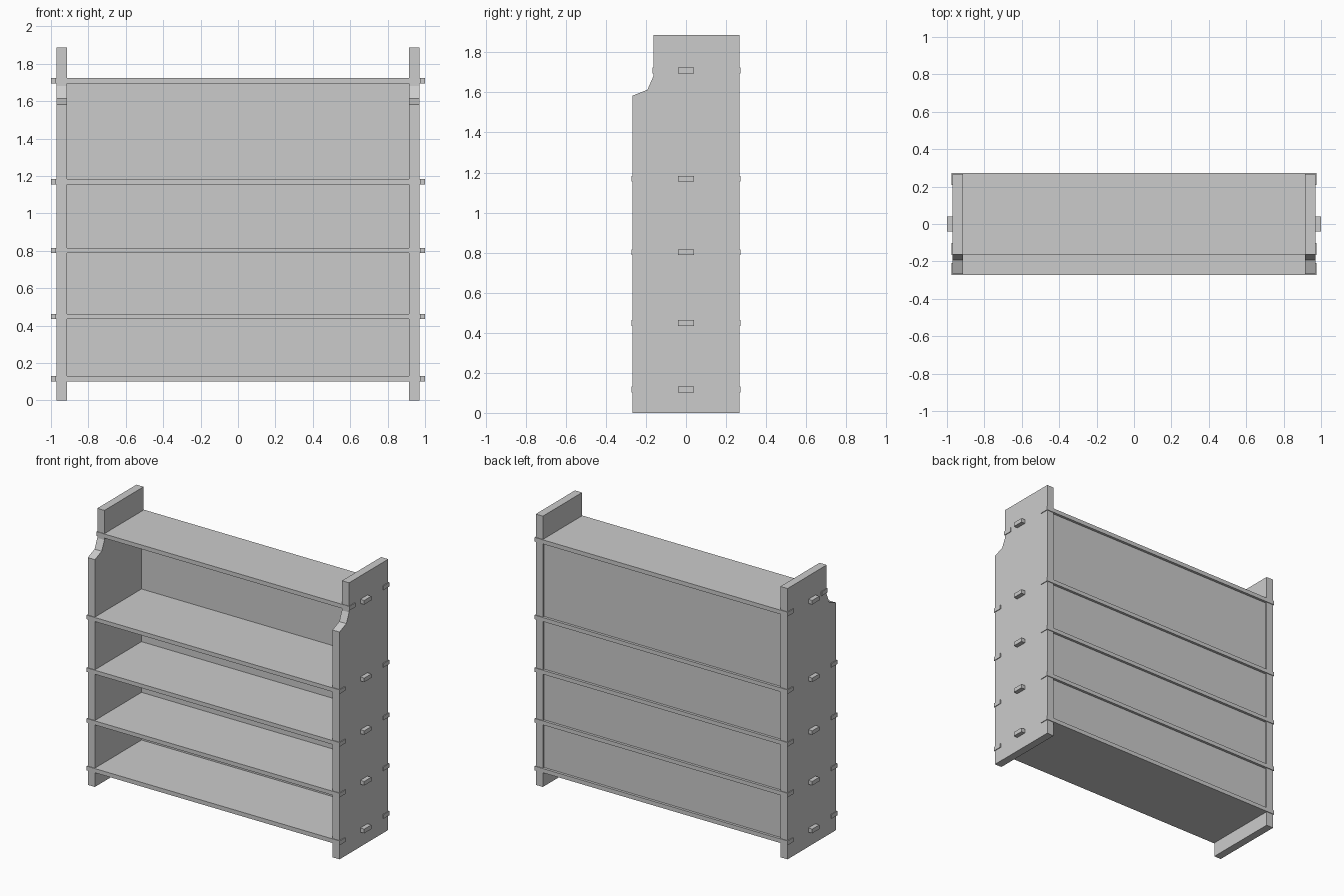
import bpy, bmesh
from mathutils import Vector

if "Cube" in bpy.data.objects:
    bpy.data.objects.remove(bpy.data.objects["Cube"])

INNER, OUTER = 0.915, 0.97       # side board faces
BACK = 0.273                     # rear edge of shelves


def extrude(name, points, offset):
    """Solid prism from a closed outline pushed along an offset."""
    bm = bmesh.new()
    face = bm.faces.new([bm.verts.new(p) for p in points])
    res = bmesh.ops.extrude_face_region(bm, geom=[face])
    verts = [v for v in res["geom"] if isinstance(v, bmesh.types.BMVert)]
    bmesh.ops.translate(bm, verts=verts, vec=Vector(offset))
    bmesh.ops.recalc_face_normals(bm, faces=bm.faces)
    mesh = bpy.data.meshes.new(name)
    bm.to_mesh(mesh)
    bm.free()
    obj = bpy.data.objects.new(name, mesh)
    bpy.context.collection.objects.link(obj)
    return obj


# Side boards with the stepped front edge
side = [(-0.268, 0), (0.268, 0), (0.268, 1.886), (-0.163, 1.886),
        (-0.163, 1.68), (-0.193, 1.613), (-0.268, 1.583)]
for label, x in (("left", -OUTER), ("right", INNER)):
    extrude(label + "_side_board", [(x, y, z) for y, z in side], (OUTER - INNER, 0, 0))

# Shelves: corner lugs wrap the side boards, a centre tenon passes through
shelves = [(0.102, 0.131, -BACK), (0.435, 0.463, -BACK), (0.788, 0.816, -BACK),
           (1.155, 1.183, -BACK), (1.695, 1.724, -0.167)]
for i, (z0, z1, front) in enumerate(shelves):
    lug, tip, t = 0.975, 1.0, 0.039
    half = [(lug, front), (lug, front + 0.065), (INNER, front + 0.065),
            (INNER, -t), (tip, -t), (tip, t), (INNER, t),
            (INNER, BACK - 0.065), (lug, BACK - 0.065), (lug, BACK)]
    outline = half + [(-x, y) for x, y in reversed(half)]
    extrude(f"shelf_{i + 1}", [(x, y, z0) for x, y in outline], (0, 0, z1 - z0))

# Thin back panels set between neighbouring shelves
for i, (low, high) in enumerate(zip(shelves, shelves[1:])):
    z0, z1 = low[1], high[0]
    rect = [(-INNER, 0.245, z0), (INNER, 0.245, z0), (INNER, 0.245, z1), (-INNER, 0.245, z1)]
    extrude(f"back_panel_{i + 1}", rect, (0, 0.01, 0))
